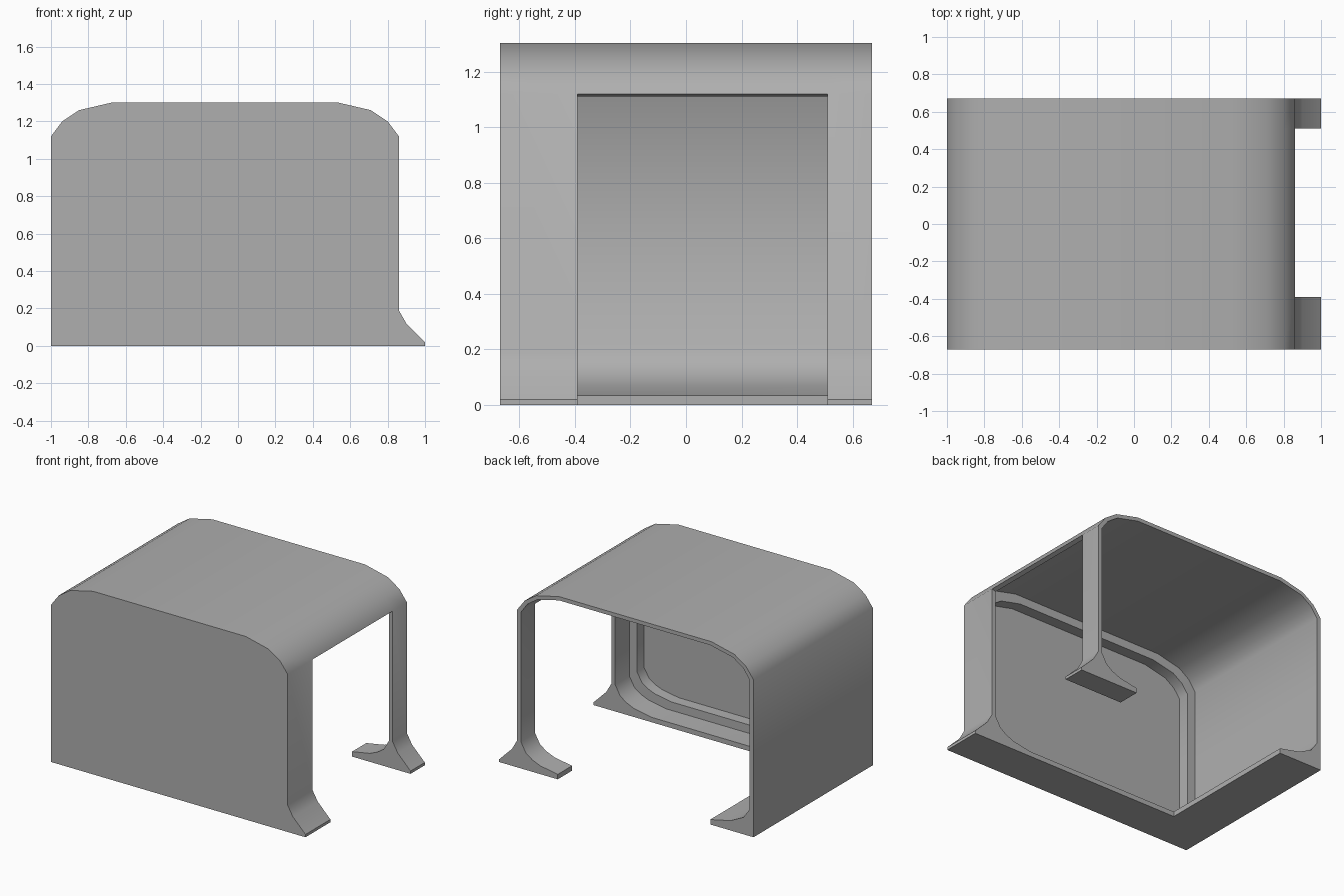
import bpy, bmesh, math

if "Cube" in bpy.data.objects:
    bpy.data.objects.remove(bpy.data.objects["Cube"])

# Cross-section (x, z), clockwise from the left floor edge, over the roof, to the right foot
OUTER = [(-.66, 0), (-.82, 0), (-1, 0), (-1, .19),
         (-1, 1.12), (-.94, 1.20), (-.85, 1.26), (-.67, 1.302),
         (.53, 1.302), (.71, 1.26), (.80, 1.20), (.86, 1.12),
         (.86, .19), (.90, .12), (1, .02), (1, 0), (.54, 0)]
INNER = [(-.66, .035), (-.82, .07), (-.92, .12), (-.97, .19),
         (-.97, 1.11), (-.92, 1.18), (-.84, 1.235), (-.66, 1.275),
         (.53, 1.275), (.70, 1.235), (.78, 1.18), (.83, 1.11),
         (.83, .19), (.79, .12), (.74, .085), (.68, .06), (.54, .035)]
# Smaller contour of the frame around the front panel
FRAME = [(-.07 + (x + .07) * .933, .66 + (z - .66) * .904) for x, z in INNER]
N = len(OUTER)
EAVE = 11            # last contour point of the open-sided middle
Y_FRONT, Y_PANE, Y_FRAME, Y_RIB, Y_POST, Y_BACK = -.67, -.63, -.55, -.39, .51, .67

bm = bmesh.new()


def point(contour, i, y):
    x, z = contour[i % N]
    return bm.verts.new((x, y, z))


def strip(c0, y0, c1, y1, start=0, end=N):
    """Quads between two contours, for the segments start..end."""
    for i in range(start, end):
        bm.faces.new([point(c0, i, y0), point(c0, i + 1, y0),
                      point(c1, i + 1, y1), point(c1, i, y1)])


def edge_face(i, y0, y1):
    """Closes the wall thickness along a free edge."""
    bm.faces.new([point(OUTER, i, y0), point(INNER, i, y0),
                  point(INNER, i, y1), point(OUTER, i, y1)])


def panel(contour, y):
    bm.faces.new([point(contour, i, y) for i in range(N)])


# Front wall with stepped inner frame and deep front rib
panel(OUTER, Y_FRONT)
panel(FRAME, Y_PANE)
strip(FRAME, Y_PANE, FRAME, Y_FRAME)
strip(FRAME, Y_FRAME, INNER, Y_FRAME)
strip(INNER, Y_FRAME, INNER, Y_RIB)
strip(OUTER, Y_FRONT, OUTER, Y_RIB)
strip(OUTER, Y_RIB, INNER, Y_RIB, EAVE, N)

# Left wall and roof over the open right side
for c in (OUTER, INNER):
    strip(c, Y_RIB, c, Y_POST, 0, EAVE)
edge_face(EAVE, Y_RIB, Y_POST)
edge_face(0, Y_RIB, Y_POST)

# Rear rib and post with flared foot
for c in (OUTER, INNER):
    strip(c, Y_POST, c, Y_BACK, 0, N - 1)
strip(OUTER, Y_POST, INNER, Y_POST, EAVE, N - 1)
strip(OUTER, Y_BACK, INNER, Y_BACK, 0, N - 1)
edge_face(0, Y_POST, Y_BACK)
edge_face(N - 1, Y_POST, Y_BACK)

# Weld into one shell
bmesh.ops.remove_doubles(bm, verts=bm.verts, dist=.0005)
bmesh.ops.recalc_face_normals(bm, faces=bm.faces)
mesh = bpy.data.meshes.new("shelter_shell")
bm.to_mesh(mesh)
bm.free()
shell = bpy.data.objects.new("shelter_shell", mesh)
bpy.context.collection.objects.link(shell)

# Darker grey
grey = bpy.data.materials.new("dark_grey")
grey.diffuse_color = (.43, .43, .43, 1)
grey.use_nodes = True
grey.node_tree.nodes["Principled BSDF"].inputs["Base Color"].default_value = grey.diffuse_color
mesh.materials.append(grey)

bpy.context.view_layer.objects.active = shell
shell.select_set(True)
bpy.ops.object.shade_smooth_by_angle(angle=math.radians(40))
